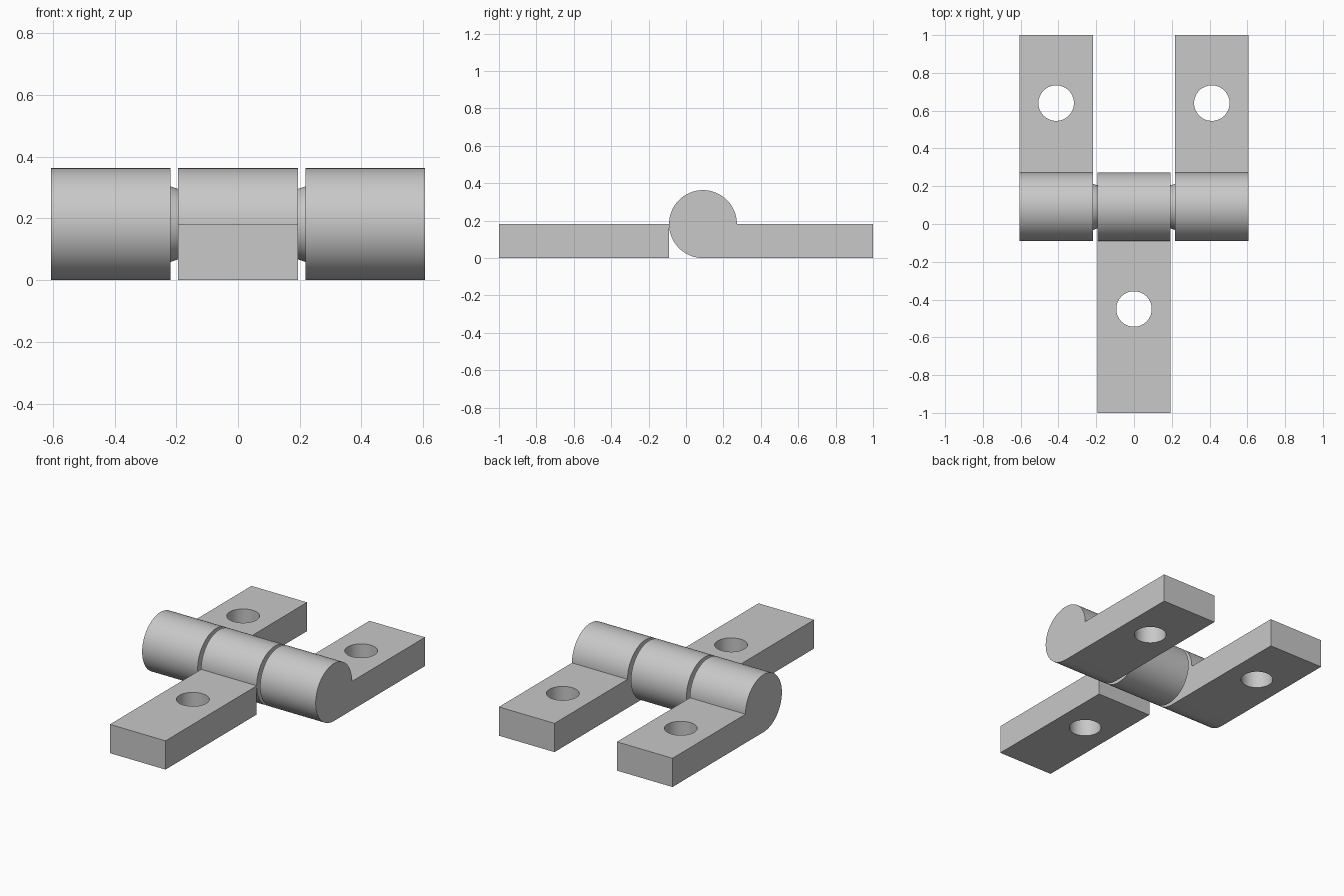
import bpy, bmesh
from math import sin, cos, pi, radians
from mathutils import Matrix, Vector

cube = bpy.data.objects.get("Cube")
if cube:
    bpy.data.objects.remove(cube)

R = 0.1815            # barrel radius, also leaf thickness
AXIS_Y = R / 2        # pin axis, at height R
INNER, OUTER = 0.218, 0.606   # span of an outer knuckle
HALF = 0.194          # half width of the middle knuckle
GAP = INNER - HALF
PIN_BASE, PIN_TIP, PIN_LEN = 0.122, 0.09, 0.1
HOLE_R = 0.094
SEG = 96

grey = bpy.data.materials.new("plain grey")
grey.use_nodes = True
grey.diffuse_color = (0.58, 0.58, 0.58, 1)
grey.node_tree.nodes["Principled BSDF"].inputs["Base Color"].default_value = (0.58, 0.58, 0.58, 1)


def finish(name, bm):
    bmesh.ops.recalc_face_normals(bm, faces=bm.faces)
    mesh = bpy.data.meshes.new(name)
    bm.to_mesh(mesh)
    bm.free()
    mesh.materials.append(grey)
    ob = bpy.data.objects.new(name, mesh)
    bpy.context.collection.objects.link(ob)
    return ob


def activate(ob):
    bpy.ops.object.select_all(action='DESELECT')
    ob.select_set(True)
    bpy.context.view_layer.objects.active = ob


def extrude_x(name, profile, x0, x1):
    """Solid from a (y, z) outline swept along x."""
    bm = bmesh.new()
    face = bm.faces.new([bm.verts.new((x0, y, z)) for y, z in profile])
    out = bmesh.ops.extrude_face_region(bm, geom=[face], use_keep_orig=True)
    moved = [v for v in out["geom"] if isinstance(v, bmesh.types.BMVert)]
    bmesh.ops.translate(bm, verts=moved, vec=(x1 - x0, 0, 0))
    return finish(name, bm)


def cone(name, start, direction, r1, r2, length):
    """Cone frustum from a start point along a direction."""
    bm = bmesh.new()
    d = Vector(direction)
    turn = d.to_track_quat('Z', 'Y').to_matrix().to_4x4()
    place = Matrix.Translation(Vector(start) + d * length / 2) @ turn
    bmesh.ops.create_cone(bm, cap_ends=True, segments=SEG, radius1=r1,
                          radius2=r2, depth=length, matrix=place)
    return finish(name, bm)


def cut(ob, cutter):
    cutter.hide_render = True
    activate(ob)
    mod = ob.modifiers.new("cut", 'BOOLEAN')
    mod.operation = 'DIFFERENCE'
    mod.solver = 'EXACT'
    mod.object = cutter
    bpy.ops.object.modifier_apply(modifier=mod.name)
    bpy.data.objects.remove(cutter)


def screw_hole(ob, x, y):
    cut(ob, cone("hole_cutter", (x, y, -0.1), (0, 0, 1), HOLE_R, HOLE_R, 0.4))


def arc(a0, a1, n):
    return [(AXIS_Y + R * cos(a0 + (a1 - a0) * i / n),
             R + R * sin(a0 + (a1 - a0) * i / n)) for i in range(n + 1)]


parts = []

# Middle knuckle and its front leaf
knuckle = extrude_x("middle_knuckle", arc(0, 2 * pi, SEG)[:-1], -HALF, HALF)
front_leaf = extrude_x("front_leaf",
                       [(-1, 0), (AXIS_Y - R, 0), (AXIS_Y - R, R), (-1, R)], -HALF, HALF)
screw_hole(front_leaf, 0, -0.45)
parts += [knuckle, front_leaf]

# Outer knuckles with rear leaves, tapered pins and matching sockets
for side, s in (("left", 1), ("right", -1)):
    outline = arc(0, 1.5 * pi, SEG * 3 // 4) + [(1, 0), (1, R)]
    leaf = extrude_x(side + "_knuckle_and_leaf", outline, s * INNER, s * OUTER)
    screw_hole(leaf, s * (INNER + OUTER) / 2, 0.64)
    pin = cone(side + "_pin", (s * INNER, AXIS_Y, R), (-s, 0, 0), PIN_BASE, PIN_TIP, PIN_LEN)
    # Socket is the pin's shape shifted inward by the gap, extended past the end face
    slope = (PIN_BASE - PIN_TIP) / PIN_LEN
    cut(knuckle, cone("socket_cutter", (s * INNER, AXIS_Y, R), (-s, 0, 0),
                      PIN_BASE + slope * GAP, PIN_TIP, PIN_LEN + GAP))
    parts += [leaf, pin]

for ob in parts:
    activate(ob)
    bpy.ops.object.shade_smooth_by_angle(angle=radians(30))
